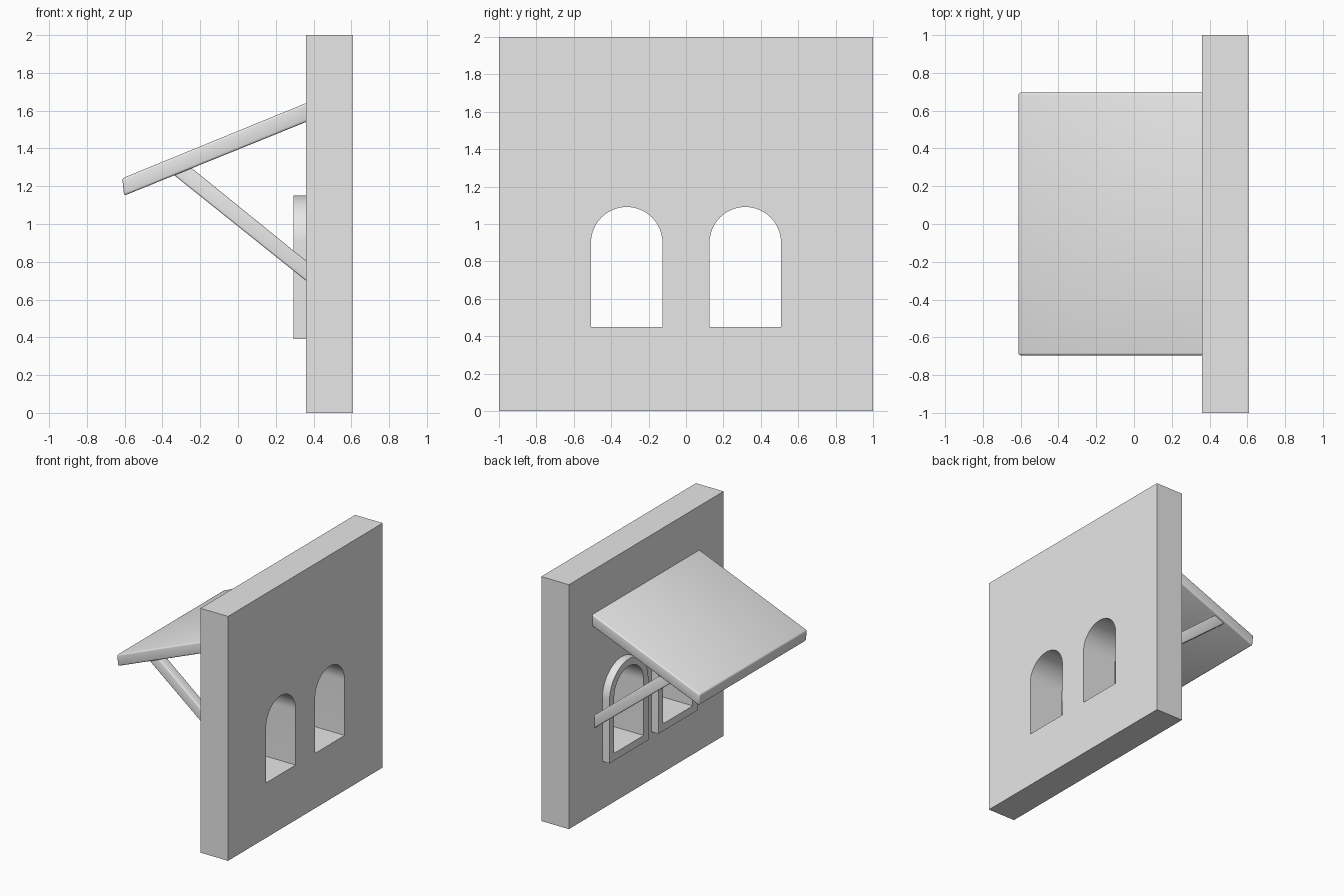
import bpy
import bmesh
from math import pi, cos, sin, radians

if "Cube" in bpy.data.objects:
    bpy.data.objects.remove(bpy.data.objects["Cube"], do_unlink=True)

# One plain plaster grey
grey = bpy.data.materials.new("plaster_grey")
grey.use_nodes = True
COLOUR = (0.8, 0.8, 0.8, 1)
grey.diffuse_color = COLOUR
grey.node_tree.nodes["Principled BSDF"].inputs["Base Color"].default_value = COLOUR

FACING_X = (pi / 2, 0, pi / 2)   # outline drawn in y, z; thickness along x
FACING_Y = (pi / 2, 0, 0)        # outline drawn in x, z; thickness along y


def prism(name, outlines, thickness, rotation, location, bevel=0):
    """Extrude closed outlines (inner ones become holes) into a solid."""
    curve = bpy.data.curves.new(name, "CURVE")
    curve.dimensions = "2D"
    curve.fill_mode = "BOTH"
    curve.extrude = thickness / 2
    for outline in outlines:
        spline = curve.splines.new("POLY")
        spline.points.add(len(outline) - 1)
        for point, (u, v) in zip(spline.points, outline):
            point.co = (u, v, 0, 1)
        spline.use_cyclic_u = True
    obj = bpy.data.objects.new(name, curve)
    bpy.context.collection.objects.link(obj)
    obj.rotation_euler = rotation
    obj.location = location
    bpy.ops.object.select_all(action="DESELECT")
    obj.select_set(True)
    bpy.context.view_layer.objects.active = obj
    bpy.ops.object.convert(target="MESH")
    obj = bpy.context.object
    obj.name = name

    # Weld the caps to the sides and merge flat triangles
    bm = bmesh.new()
    bm.from_mesh(obj.data)
    bmesh.ops.remove_doubles(bm, verts=bm.verts, dist=0.0001)
    bmesh.ops.dissolve_limit(bm, angle_limit=radians(1), verts=bm.verts, edges=bm.edges)
    bmesh.ops.recalc_face_normals(bm, faces=bm.faces)
    bm.to_mesh(obj.data)
    bm.free()
    if bevel:
        mod = obj.modifiers.new("soft_edges", "BEVEL")
        mod.width = bevel
        mod.segments = 3
        bpy.ops.object.modifier_apply(modifier=mod.name)
    obj.data.materials.clear()
    obj.data.materials.append(grey)
    bpy.ops.object.shade_smooth_by_angle(angle=radians(35))
    return obj


def arch(centre, half_width, bottom, spring, steps=32):
    """Round-headed window outline."""
    head = [(centre + half_width * cos(pi * i / steps),
             spring + half_width * sin(pi * i / steps)) for i in range(steps + 1)]
    return [(centre - half_width, bottom), (centre + half_width, bottom)] + head


WINDOW_Y, HALF, SILL, SPRING, BORDER = 0.317, 0.191, 0.45, 0.9, 0.06
openings = [arch(side * WINDOW_Y, HALF, SILL, SPRING) for side in (-1, 1)]

# Wall with two arched openings
wall_outline = [(-1, 0), (1, 0), (1, 2), (-1, 2)]
prism("wall", [wall_outline] + openings, 0.25, FACING_X, (0.485, 0, 0))

# Raised window surrounds
for side, opening in zip(("right", "left"), openings):
    centre = -WINDOW_Y if side == "right" else WINDOW_Y
    outer = arch(centre, HALF + BORDER, SILL - BORDER, SPRING)
    prism("window_frame_" + side, [outer, opening], 0.065, FACING_X, (0.3275, 0, 0))

# Sloping awning, its upper end set into the wall
awning = [(-0.603, 1.15), (0.4, 1.556), (0.4, 1.656), (-0.613, 1.242)]
prism("awning", [awning], 1.39, FACING_Y, (0, 0, 0), bevel=0.012)

# Diagonal struts, ends set into the wall and the awning
strut = [(-0.36, 1.276), (0.4, 0.668), (0.4, 0.773), (-0.27, 1.316)]
for side, y in (("front", -0.63), ("back", 0.63)):
    prism("strut_" + side, [strut], 0.08, FACING_Y, (0, y, 0), bevel=0.01)
